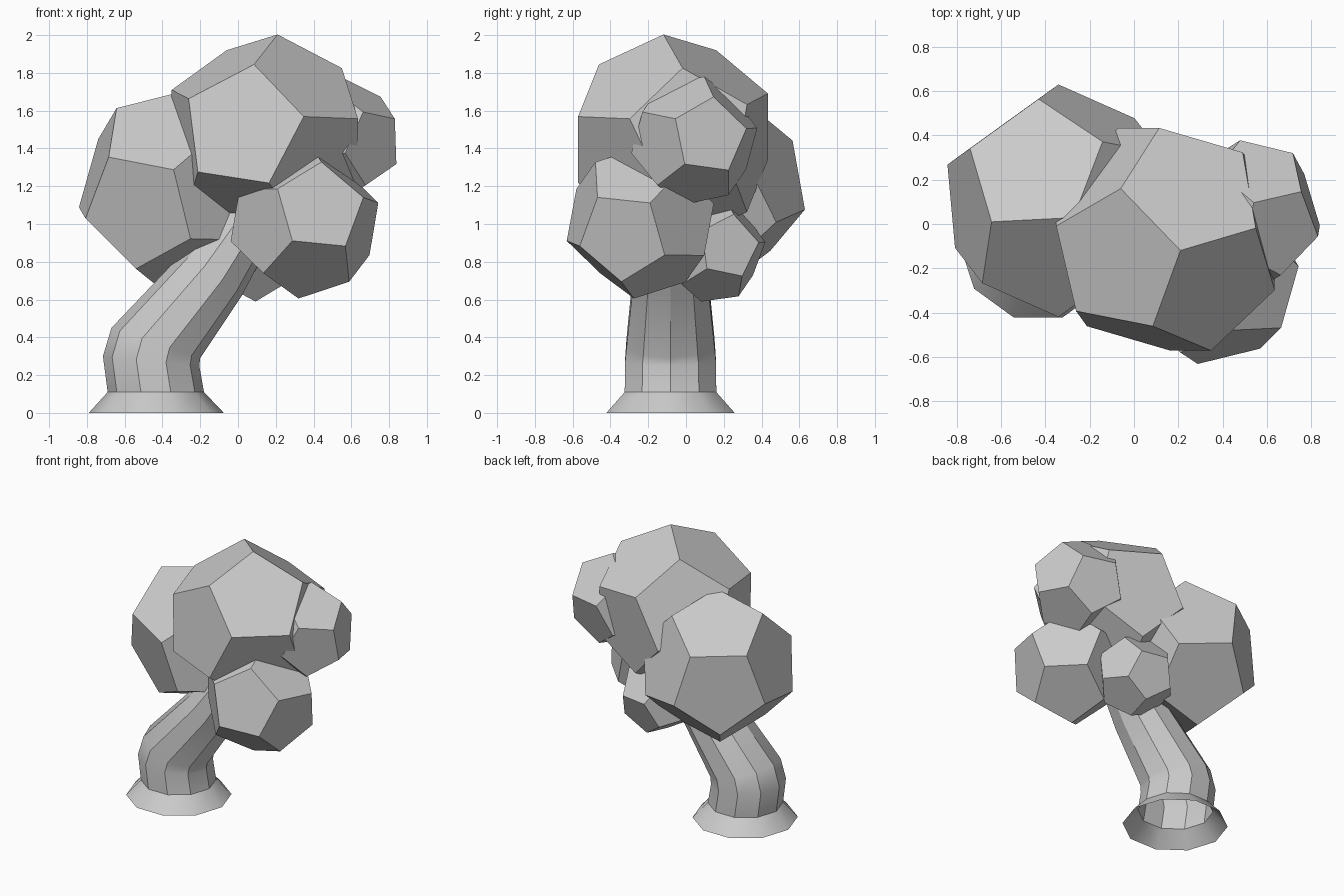
import bpy, bmesh, math
from mathutils import Vector, Matrix

if "Cube" in bpy.data.objects:
    bpy.data.objects.remove(bpy.data.objects["Cube"])

PHI = (1 + 5 ** 0.5) / 2


def finish(name, bm):
    mesh = bpy.data.meshes.new(name)
    bm.normal_update()
    bm.to_mesh(mesh)
    bm.free()
    ob = bpy.data.objects.new(name, mesh)
    bpy.context.collection.objects.link(ob)
    return ob


def dodecahedron(name, centre, radius, a, b):
    """Regular dodecahedron turned so that one of its edges runs from a to b."""
    c, a, b = Vector(centre), Vector(a), Vector(b)
    z = ((a + b) / 2 - c).normalized()
    y = (b - a) - z * (b - a).dot(z)
    y.normalize()
    rot = Matrix((y.cross(z), y, z)).transposed()
    pts = [(i, j, k) for i in (-1, 1) for j in (-1, 1) for k in (-1, 1)]
    for s in (-1 / PHI, 1 / PHI):
        for t in (-PHI, PHI):
            pts += [(0, s, t), (s, t, 0), (t, 0, s)]
    bm = bmesh.new()
    for p in pts:
        bm.verts.new(c + rot @ Vector(p) * (radius / math.sqrt(3)))
    bmesh.ops.convex_hull(bm, input=bm.verts[:])
    bmesh.ops.dissolve_limit(bm, angle_limit=math.radians(5),
                             verts=bm.verts[:], edges=bm.edges[:])
    bmesh.ops.recalc_face_normals(bm, faces=bm.faces[:])
    return finish(name, bm)


# Foliage clumps
dodecahedron("top_foliage", (0.139, -0.069, 1.454), 0.556,
             (-0.06, 0.16, 1.92), (0.21, -0.12, 2.0))
dodecahedron("left_foliage", (-0.341, 0.105, 1.182), 0.535,
             (-0.74, 0.34, 1.45), (-0.64, 0.01, 1.61))
dodecahedron("front_foliage", (0.352, -0.242, 1.01), 0.407,
             (0.67, -0.47, 1.143), (0.741, -0.19, 1.111))
dodecahedron("right_foliage", (0.523, 0.044, 1.442), 0.343,
             (0.831, -0.058, 1.556), (0.751, 0.148, 1.672))
dodecahedron("back_foliage", (0.107, 0.143, 0.867), 0.285,
             (0.297, 0.293, 0.724), (0.237, 0.368, 0.909))

# Bent ten-sided trunk with flared, open foot: left x, z, right x, z, depth radius
rings = [(-0.79, 0, -0.075, 0, 0.357),
         (-0.69, 0.11, -0.18, 0.11, 0.255),
         (-0.715, 0.30, -0.205, 0.25, 0.253),
         (-0.67, 0.45, -0.20, 0.29, 0.245),
         (-0.28, 0.86, 0.02, 0.62, 0.205),
         (-0.06, 1.12, 0.20, 0.96, 0.17)]
SIDES = 10
bm = bmesh.new()
loops = []
for xl, zl, xr, zr, ry in rings:
    mid = Vector(((xl + xr) / 2, -0.082, (zl + zr) / 2))
    half = Vector(((xr - xl) / 2, 0, (zr - zl) / 2))
    loops.append([bm.verts.new(mid + half * math.cos(t) + Vector((0, ry * math.sin(t), 0)))
                  for t in (2 * math.pi * i / SIDES for i in range(SIDES))])
for lo, hi in zip(loops, loops[1:]):
    for i in range(SIDES):
        j = (i + 1) % SIDES
        bm.faces.new((lo[i], lo[j], hi[j], hi[i]))
bm.faces.new(loops[-1])
trunk = finish("trunk", bm)
bpy.context.view_layer.objects.active = trunk
trunk.select_set(True)
bpy.ops.object.shade_smooth_by_angle(angle=math.radians(30))
